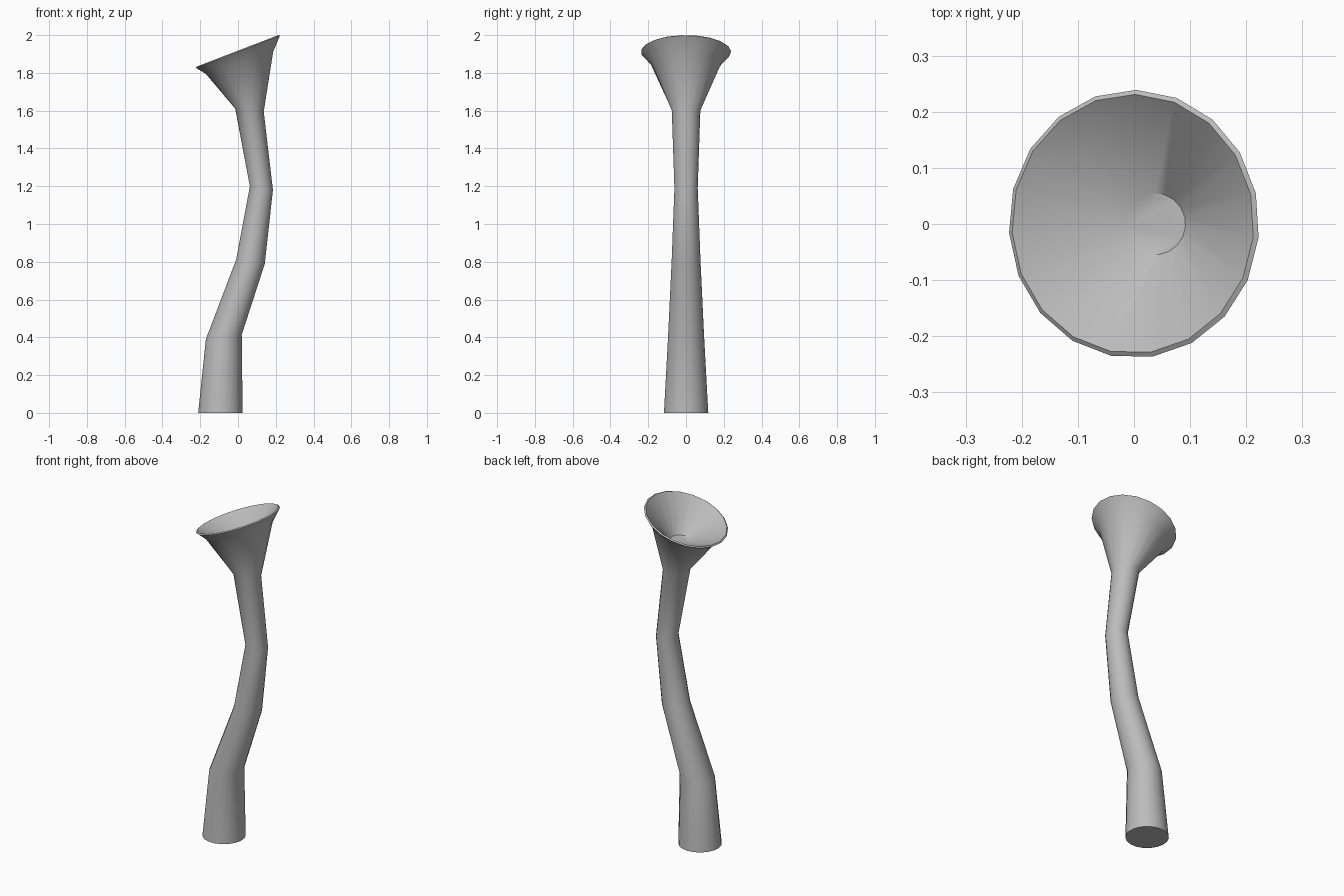
import bpy, bmesh, math
from mathutils import Vector

if "Cube" in bpy.data.objects:
    bpy.data.objects.remove(bpy.data.objects["Cube"])

SIDES = 19
PHASE = math.radians(89)

grey = bpy.data.materials.new("plain grey")
grey.use_nodes = True
colour = (0.5, 0.5, 0.5, 1)
grey.diffuse_color = colour
grey.node_tree.nodes["Principled BSDF"].inputs["Base Color"].default_value = colour


def add_ring(bm, x, z, radius, tilt):
    """Ring of vertices around (x, 0, z), its +x side raised by tilt degrees."""
    t = math.radians(tilt)
    across = Vector((math.cos(t), 0, math.sin(t)))
    verts = []
    for i in range(SIDES):
        a = PHASE + math.tau * i / SIDES
        p = Vector((x, 0, z)) + across * radius * math.cos(a)
        p.y = radius * math.sin(a)
        verts.append(bm.verts.new(p))
    return verts


def lofted(name, sections):
    """Skin a closed surface through the sections and cap both ends."""
    bm = bmesh.new()
    rings = [add_ring(bm, *s) for s in sections]
    for low, high in zip(rings, rings[1:]):
        for i in range(SIDES):
            j = (i + 1) % SIDES
            bm.faces.new((low[i], low[j], high[j], high[i]))
    bm.faces.new(rings[0][::-1])
    bm.faces.new(rings[-1])
    bmesh.ops.recalc_face_normals(bm, faces=bm.faces)
    mesh = bpy.data.meshes.new(name)
    bm.to_mesh(mesh)
    bm.free()
    mesh.materials.append(grey)
    obj = bpy.data.objects.new(name, mesh)
    bpy.context.collection.objects.link(obj)
    bpy.ops.object.select_all(action="DESELECT")
    obj.select_set(True)
    bpy.context.view_layer.objects.active = obj
    bpy.ops.object.shade_smooth_by_angle(angle=math.radians(40))
    return obj


# Winding stalk, flared outer wall, thin rim, then the hollow down to its floor
lofted("trumpet_stalk", [
    (-0.093, 0.0, 0.118, 0),
    (-0.075, 0.402, 0.096, 7),
    (0.066, 0.80, 0.077, -8),
    (0.124, 1.19, 0.062, -9),
    (0.061, 1.602, 0.076, -6),
    (0.008, 1.853, 0.188, 18),
    (0.0, 1.912, 0.239, 21),
    (-0.002, 1.917, 0.231, 21),
    (0.037, 1.782, 0.055, 4),
])
